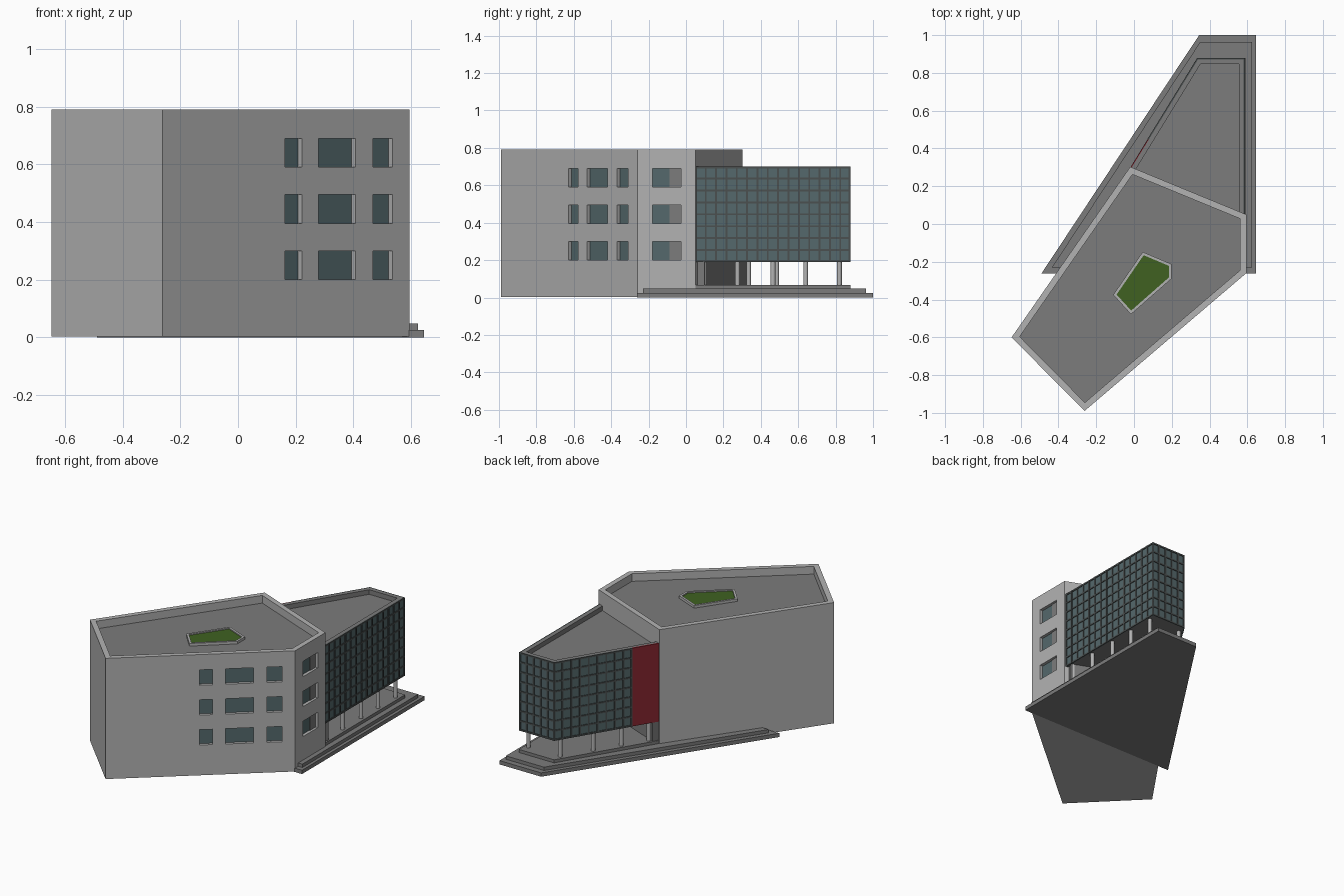
import bpy, bmesh
from math import atan2
from mathutils import Vector, Matrix

if "Cube" in bpy.data.objects:
    bpy.data.objects.remove(bpy.data.objects["Cube"])


def material(name, rgb):
    m = bpy.data.materials.new(name)
    m.diffuse_color = (*rgb, 1)
    m.use_nodes = True
    m.node_tree.nodes["Principled BSDF"].inputs["Base Color"].default_value = m.diffuse_color
    return m


GLASS = material("glass", (0.09, 0.14, 0.15))
FRAME = material("frame", (0.07, 0.08, 0.08))
RED = material("red", (0.25, 0.02, 0.03))
GRASS = material("grass", (0.05, 0.12, 0.015))
ROOF = material("roof", (0.2, 0.2, 0.2))
WALL = material("wall", (0.45, 0.45, 0.45))


def finish(name, bm, mat):
    bmesh.ops.recalc_face_normals(bm, faces=bm.faces)
    me = bpy.data.meshes.new(name)
    bm.to_mesh(me)
    bm.free()
    ob = bpy.data.objects.new(name, me)
    bpy.context.collection.objects.link(ob)
    if mat:
        me.materials.append(mat)
    return ob


def inset(poly, d):
    """Offset a counter-clockwise outline inwards by d."""
    pts = [Vector(p) for p in poly]
    out = []
    for i, p in enumerate(pts):
        a = (p - pts[i - 1]).normalized()
        b = (pts[(i + 1) % len(pts)] - p).normalized()
        na, nb = Vector((-a.y, a.x)), Vector((-b.y, b.x))
        out.append(p + (na + nb) * d / (1 + na.dot(nb)))
    return out


def stack(name, rings, mat=None, cap_mat=None):
    """Closed solid through a series of (outline, z) rings."""
    bm = bmesh.new()
    loops = [[bm.verts.new((p[0], p[1], z)) for p in poly] for poly, z in rings]
    n = len(loops[0])
    for lo, hi in zip(loops, loops[1:]):
        for i in range(n):
            j = (i + 1) % n
            bm.faces.new((lo[i], lo[j], hi[j], hi[i]))
    bm.faces.new(loops[0][::-1])
    cap = bm.faces.new(loops[-1])
    if cap_mat:
        cap.material_index = 1
    ob = finish(name, bm, mat)
    if cap_mat:
        ob.data.materials.append(cap_mat)
    return ob


def wall_boxes(name, p, q, specs, mat=None):
    """Boxes on wall p-q, each (u0, u1, z0, z1, d0, d1) with d pointing outwards."""
    p, q = Vector(p), Vector(q)
    t = q - p
    base = Matrix.Translation((p.x, p.y, 0)) @ Matrix.Rotation(atan2(t.y, t.x), 4, 'Z')
    bm = bmesh.new()
    for u0, u1, z0, z1, d0, d1 in specs:
        m = Matrix.Translation(((u0 + u1) / 2, -(d0 + d1) / 2, (z0 + z1) / 2))
        s = Matrix.Diagonal((u1 - u0, d1 - d0, z1 - z0, 1))
        bmesh.ops.create_cube(bm, size=1, matrix=base @ m @ s)
    return finish(name, bm, mat)


# Main block with parapet and sunken roof
A, B, C, D, E = (-0.648, -0.60), (-0.262, -0.99), (0.595, -0.26), (0.595, 0.05), (-0.02, 0.303)
main = [A, B, C, D, E]
inner = inset(main, 0.033)
block = stack("main_block", [(main, 0.003), (main, 0.79), (inner, 0.79), (inner, 0.74)], WALL, ROOF)

# Recessed windows on the two street walls
LEVELS = [(0.20, 0.30), (0.395, 0.495), (0.59, 0.69)]
k = (Vector(C) - Vector(B)).length / (C[0] - B[0])
front = [((a - B[0]) * k, (b - B[0]) * k) for a, b in ((0.163, 0.222), (0.28, 0.407), (0.468, 0.536))]
side = [(0.08, 0.232)]
for label, p, q, spans in (("front", B, C, front), ("side", C, D, side)):
    cut = wall_boxes(label + "_window_cutter", p, q,
                     [(a, b, z0, z1, -0.022, 0.05) for a, b in spans for z0, z1 in LEVELS])
    mod = block.modifiers.new("windows", 'BOOLEAN')
    mod.operation, mod.object, mod.solver = 'DIFFERENCE', cut, 'EXACT'
    bpy.context.view_layer.objects.active = block
    bpy.ops.object.modifier_apply(modifier=mod.name)
    bpy.data.objects.remove(cut)
    wall_boxes(label + "_window_panes", p, q,
               [(a, b, z0, z1, -0.03, -0.02) for a, b in spans for z0, z1 in LEVELS], GLASS)

# Roof garden with raised kerb
bed = [(-0.11, -0.375), (-0.016, -0.478), (0.198, -0.29), (0.198, -0.212), (0.046, -0.148)]
lawn = inset(bed, 0.014)
stack("roof_garden", [(bed, 0.735), (bed, 0.757), (lawn, 0.757), (lawn, 0.75)], WALL, GRASS)

# Three-step plinth
steps = [([(-0.49, -0.262), (0.645, -0.262), (0.645, 1.0), (0.345, 1.0)], 0, 0.025),
         ([(-0.435, -0.23), (0.625, -0.23), (0.625, 0.963), (0.35, 0.963)], 0.025, 0.047),
         ([(-0.08, 0.2), (0.59, -0.1), (0.59, 0.88), (0.335, 0.88)], 0.047, 0.067)]
for i, (poly, z0, z1) in enumerate(steps):
    stack(f"plinth_step_{i + 1}", [(poly, z0), (poly, z1)], ROOF)

# Raised wing body with low parapet
Z0, Z1 = 0.19, 0.70
wing = [(-0.083, 0.2), (0.588, -0.1), (0.588, 0.88), (0.335, 0.88)]
body, roof_edge = inset(wing, 0.008), inset(wing, 0.032)
stack("wing_body", [(body, Z0), (body, Z1), (roof_edge, Z1), (roof_edge, Z1 - 0.03)], ROOF)


# Curtain walls: glass sheet with a grid of bars
def curtain(name, p, q, cols, rows=8, w=0.005):
    L = (Vector(q) - Vector(p)).length
    wall_boxes(name + "_glass", p, q, [(0, L, Z0, Z1 - 0.002, -0.01, -0.005)], GLASS)
    bars = []
    for i in range(cols + 1):
        u = min(max(L * i / cols, w), L - w)
        bars.append((u - w, u + w, Z0, Z1, -0.009, 0.0))
    for j in range(rows + 1):
        z = min(max(Z0 + (Z1 - Z0) * j / rows, Z0 + w), Z1 - w)
        bars.append((0, L, z - w, z + w, -0.009, -0.0005))
    wall_boxes(name + "_bars", p, q, bars, FRAME)


jog = (0.071, 0.45)
curtain("right_curtain", (0.588, 0.05), (0.588, 0.88), 15)
curtain("back_curtain", (0.588, 0.88), (0.335, 0.88), 5)
curtain("left_curtain", (0.335, 0.88), jog, 9)

# Red panel beside the main block
wall_boxes("red_panel", jog, (-0.02, 0.303), [(0, 0.173, Z0, Z1, -0.012, -0.003)], RED)

# Low entrance wall under the wing
wall_boxes("entrance_wall", D, E, [(0.03, 0.655, 0.06, Z0, -0.01, 0.04)], ROOF)

# Round columns under both long sides
spots = [(0.562, y) for y in (0.095, 0.275, 0.465, 0.64, 0.82)]
spots += [(0.335 - (0.88 - y) * 0.617 + 0.035, y) for y in (0.335, 0.485, 0.64, 0.82)]
for i, (x, y) in enumerate(spots):
    bm = bmesh.new()
    bmesh.ops.create_cone(bm, cap_ends=True, segments=16, radius1=0.013, radius2=0.013,
                          depth=Z0 - 0.06, matrix=Matrix.Translation((x, y, (Z0 + 0.06) / 2)))
    col = finish(f"column_{i + 1}", bm, WALL)
    for f in col.data.polygons:
        f.use_smooth = len(f.vertices) == 4
    for e in col.data.edges:
        a, b = (col.data.vertices[v].co.z for v in e.vertices)
        e.use_edge_sharp = abs(a - b) < 1e-4
